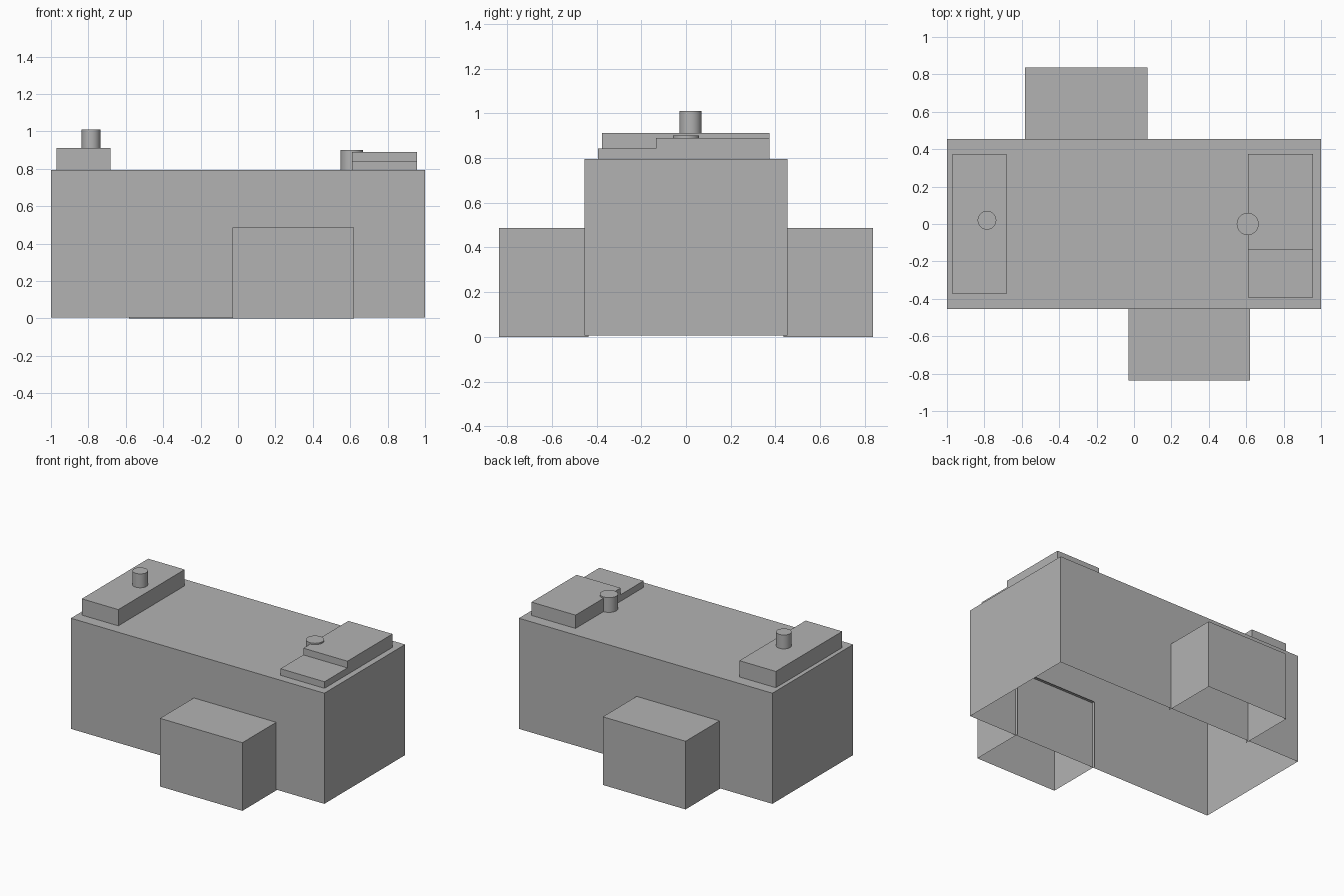
import bpy
import bmesh
import math
from mathutils import Vector

cube = bpy.data.objects.get("Cube")
if cube:
    bpy.data.objects.remove(cube, do_unlink=True)

# One plain grey for everything
grey = bpy.data.materials.new("plain_grey")
grey.use_nodes = True
colour = (0.45, 0.45, 0.45, 1)
grey.diffuse_color = colour
grey.node_tree.nodes["Principled BSDF"].inputs["Base Color"].default_value = colour


def box(name, xs, ys, zs, open_sides=()):
    """Box between limits, leaving out faces that point along open_sides."""
    bm = bmesh.new()
    bmesh.ops.create_cube(bm, size=1)
    bm.normal_update()
    gone = [f for f in bm.faces
            if any(f.normal.dot(Vector(d)) > 0.9 for d in open_sides)]
    bmesh.ops.delete(bm, geom=gone, context="FACES")
    for v in bm.verts:
        v.co = [lim[0] if c < 0 else lim[1]
                for c, lim in zip(v.co, (xs, ys, zs))]
    mesh = bpy.data.meshes.new(name)
    bm.to_mesh(mesh)
    bm.free()
    mesh.materials.append(grey)
    obj = bpy.data.objects.new(name, mesh)
    bpy.context.collection.objects.link(obj)
    return obj


def pipe(name, x, y, radius, bottom, top):
    bpy.ops.mesh.primitive_cylinder_add(
        vertices=32, radius=radius, depth=top - bottom,
        location=(x, y, (bottom + top) / 2))
    obj = bpy.context.object
    obj.name = name
    obj.data.materials.append(grey)
    bpy.ops.object.shade_smooth_by_angle(angle=math.radians(40))


DOWN, BACK, FRONT = (0, 0, -1), (0, 1, 0), (0, -1, 0)
roof = 0.795

# Hollow main hall, open underneath
box("main_hall", (-1, 1), (-0.455, 0.455), (0.006, roof), [DOWN])

# Side annexes, open underneath and towards the hall, lapping its walls
box("front_annex", (-0.03, 0.62), (-0.836, -0.435), (0, 0.486), [DOWN, BACK])
box("back_annex", (-0.582, 0.071), (0.435, 0.836), (0, 0.486), [DOWN, FRONT])

# Roof unit with chimney
box("roof_unit", (-0.97, -0.682), (-0.375, 0.373), (roof, 0.911), [DOWN])
pipe("chimney", -0.786, 0.02, 0.05, 0.9, 1.01)

# Stepped roof unit with round vent
box("stepped_unit_low", (0.61, 0.958), (-0.393, -0.135), (roof, 0.842), [DOWN])
box("stepped_unit_high", (0.61, 0.958), (-0.135, 0.373), (roof, 0.89), [DOWN])
pipe("round_vent", 0.608, 0, 0.059, roof - 0.01, 0.9)
